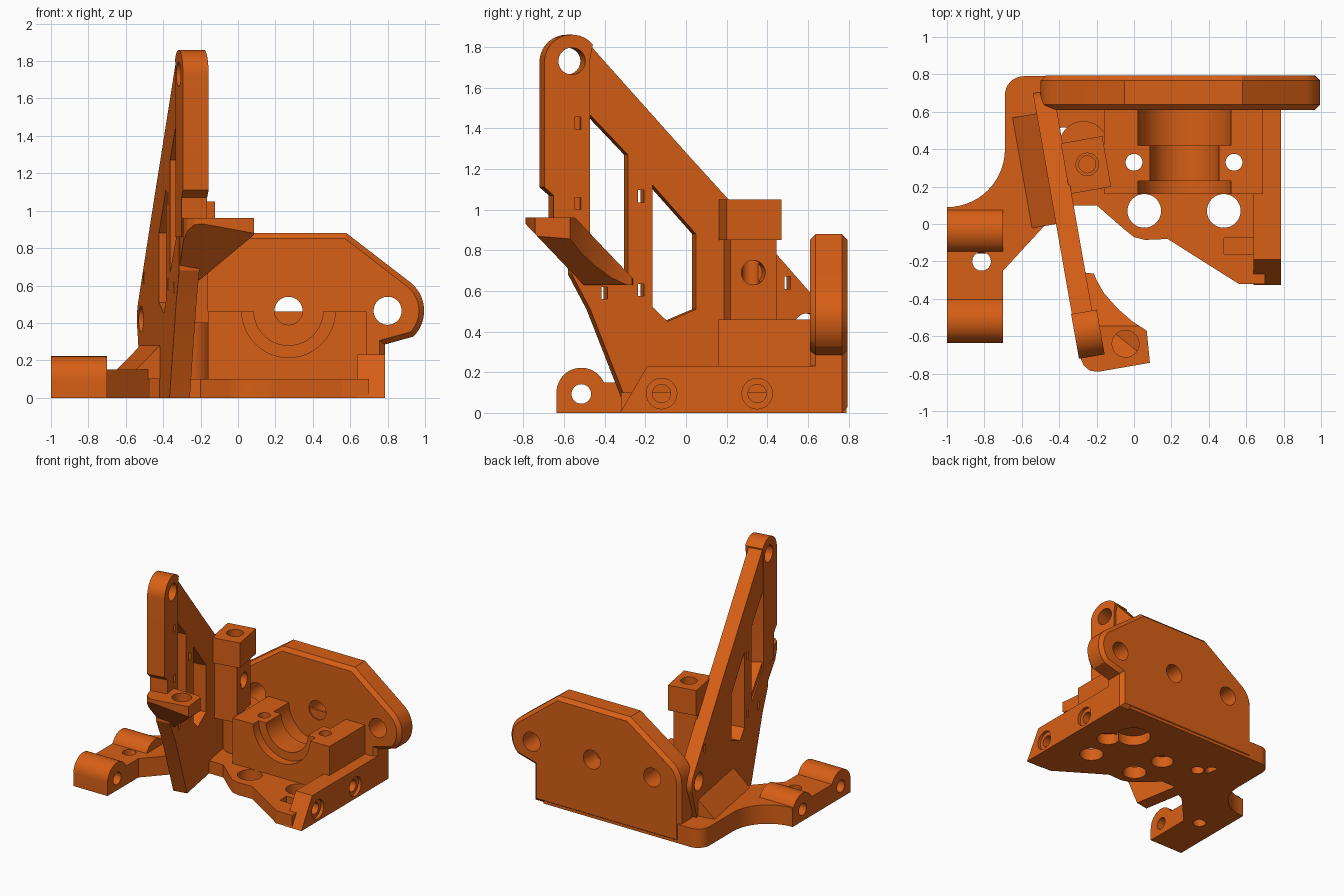
import bpy, bmesh, math
from mathutils import Matrix, Vector

if "Cube" in bpy.data.objects:
    bpy.data.objects.remove(bpy.data.objects["Cube"])

orange = bpy.data.materials.new("orange plastic")
orange.diffuse_color = (0.68, 0.115, 0.008, 1)
orange.use_nodes = True
orange.node_tree.nodes["Principled BSDF"].inputs["Base Color"].default_value = orange.diffuse_color

# Local frame of the slanted side panel: x = thickness, y = along panel
PANEL = Matrix.Translation((-0.417, 0, 0)) @ Matrix.Rotation(math.radians(10), 4, 'Z')


def arc(cx, cy, r, a0, a1, n=14):
    return [(cx + r * math.cos(math.radians(a0 + (a1 - a0) * i / n)),
             cy + r * math.sin(math.radians(a0 + (a1 - a0) * i / n))) for i in range(n + 1)]


def prism(name, pts, lo, hi, axis='Z', mat=None, chamfer=0):
    """Extrude a 2D outline along an axis: Z uses (x,y), X uses (y,z), Y uses (x,z)."""
    place = {'Z': lambda a, b, c: (a, b, c), 'X': lambda a, b, c: (c, a, b),
             'Y': lambda a, b, c: (a, c, b)}[axis]
    bm = bmesh.new()
    f = bm.faces.new([bm.verts.new(place(a, b, lo)) for a, b in pts])
    ext = bmesh.ops.extrude_face_region(bm, geom=[f])
    new = [g for g in ext['geom'] if isinstance(g, bmesh.types.BMVert)]
    bmesh.ops.translate(bm, verts=new, vec=place(0, 0, hi - lo))
    bmesh.ops.recalc_face_normals(bm, faces=bm.faces)
    if chamfer:
        k = 'XYZ'.index(axis)
        rim = [e for e in bm.edges if abs(e.verts[0].co[k] - e.verts[1].co[k]) < 1e-6]
        bmesh.ops.bevel(bm, geom=rim, offset=chamfer, segments=1, affect='EDGES')
    if mat:
        bm.transform(mat)
    me = bpy.data.meshes.new(name)
    bm.to_mesh(me)
    bm.free()
    me.materials.append(orange)
    ob = bpy.data.objects.new(name, me)
    bpy.context.collection.objects.link(ob)
    return ob


def rect(a0, b0, a1, b1):
    return [(a0, b0), (a1, b0), (a1, b1), (a0, b1)]


def disc(a, b, r):
    return arc(a, b, r, 0, 352.5, 47)


def cut(ob, pts, lo, hi, axis='Z', mat=None):
    cutter = prism("cutter", pts, lo, hi, axis, mat)
    mod = ob.modifiers.new("cut", 'BOOLEAN')
    mod.operation, mod.solver, mod.object = 'DIFFERENCE', 'EXACT', cutter
    bpy.context.view_layer.update()
    me = bpy.data.meshes.new_from_object(ob.evaluated_get(bpy.context.evaluated_depsgraph_get()))
    ob.modifiers.clear()
    ob.data = me
    bpy.data.objects.remove(cutter)


def slice_off(ob, point, normal, mat):
    """Remove everything on the normal side of a plane and cap the opening."""
    bm = bmesh.new()
    bm.from_mesh(ob.data)
    bmesh.ops.bisect_plane(bm, geom=bm.verts[:] + bm.edges[:] + bm.faces[:],
                           plane_co=mat @ Vector(point),
                           plane_no=mat.to_3x3() @ Vector(normal), clear_outer=True)
    bmesh.ops.holes_fill(bm, edges=[e for e in bm.edges if e.is_boundary])
    bmesh.ops.recalc_face_normals(bm, faces=bm.faces)
    bm.to_mesh(ob.data)
    bm.free()


# Main base plate
base = prism("base_plate", [(-0.5, 0.79), (-0.5, 0.0), (-0.38, 0.04), (-0.33, 0.1), (-0.2, 0.1),
                            (-0.05, -0.03), (0.0, -0.07), (0.06, -0.085), (0.18, -0.08),
                            (0.56, -0.32), (0.7, -0.32), (0.7, 0.79)], 0, 0.1)
# Left wing with concave rear edge
wing = prism("left_wing", [(-1, -0.52), (-0.7, -0.52), (-0.7, -0.25), (-0.47, 0.0), (-0.42, 0.02),
                           (-0.42, 0.79)] + arc(-0.59, 0.69, 0.1, 90, 180, 8)
             + arc(-1, 0.4, 0.31, 0, -90), 0, 0.15)
cut(wing, disc(-0.815, -0.2, 0.05), -0.1, 0.3)

# Round-topped hinge lugs
for name, y in (("front_lug", -0.515), ("rear_lug", -0.035)):
    lug = prism(name, [(y - 0.122, 0), (y + 0.122, 0)] + arc(y, 0.1, 0.122, 0, 180, 24),
                -1, -0.7, 'X')
    cut(lug, disc(y, 0.093, 0.048), -1.1, -0.6, 'X')
    if name == "rear_lug":
        cut(wing, disc(y, 0.093, 0.048), -1.1, -0.66, 'X')
    else:
        cut(wing, disc(y, 0.093, 0.048), -1.1, -0.6, 'X')

# Right rail with sloped nose and countersunk screw holes
rail = prism("right_rail", [(-0.325, 0), (0.7, 0), (0.7, 0.23), (-0.19, 0.23)], 0.64, 0.785, 'X')
for y in (-0.12, 0.35):
    cut(rail, disc(y, 0.095, 0.045), 0.5, 0.9, 'X')
    cut(rail, disc(y, 0.095, 0.075), 0.76, 0.9, 'X')
cut(base, rect(0.48, -0.16, 0.64, -0.075), 0.03, 0.2)

# Bearing cradle
block = prism("bearing_block", rect(-0.16, 0.16, 0.69, 0.64), 0.09, 0.46)
for r, y0, y1 in ((0.25, 0.1, 0.23), (0.185, 0.2, 0.45), (0.25, 0.42, 0.62)):
    cut(block, disc(0.27, 0.465, r), y0, y1, 'Y')
for x in (0.0, 0.535):
    cut(block, disc(x, 0.33, 0.045), 0, 0.6)
    cut(base, disc(x, 0.33, 0.085), -0.1, 0.2)
for x in (0.055, 0.48):
    cut(base, disc(x, 0.07, 0.09), -0.1, 0.2)
cut(base, disc(0.41, 0.48, 0.13), -0.1, 0.08)
for x, y in ((-0.29, 0.40), (-0.375, 0.467)):
    cut(base, disc(x, y, 0.05), -0.1, 0.2)

# Chamfered back plate
back = prism("back_plate", [(-0.5, 0), (0.785, 0), (0.785, 0.285)] + arc(0.8, 0.465, 0.195, -45, 50)
             + [(0.58, 0.88), (-0.05, 0.88)] + arc(-0.305, 0.465, 0.195, 130, 180, 8),
             0.61, 0.795, 'Y', chamfer=0.028)
for x in (-0.26, 0.27, 0.8):
    cut(back, disc(x, 0.465, 0.075), 0.5, 0.9, 'Y')


# Slanted side panel with two windows and slots
def along(pts):
    return [((y - 0.02) / 0.985, z) for y, z in pts]


panel = prism("side_panel", along(
    [(-0.27, 0.0), (0.55, 0.0), (0.62, 0.1)] + arc(0.59, 0.42, 0.13, -30, 45, 10)
    + [(0.21, 1.05), (0.01, 1.27), (-0.41, 1.74), (-0.48, 1.82), (-0.56, 1.8), (-0.56, 0.68),
       (-0.47, 0.51)]), 0, 0.11, 'X', PANEL)
windows = ([(-0.475, 1.47), (-0.285, 1.27), (-0.285, 0.67), (-0.475, 0.86)],
           [(-0.163, 1.12), (0.05, 0.88), (0.05, 0.51), (-0.09, 0.45), (-0.163, 0.52)])
for w in windows:
    cut(panel, along(w), -0.2, 0.3, 'X', PANEL)
slots = [(-0.22, 1.065), (-0.22, 0.605), (-0.4, 0.59), (0.5, 0.64)]
for y, z in slots:
    cut(panel, along(rect(y - 0.015, z - 0.03, y + 0.015, z + 0.03)), -0.2, 0.3, 'X', PANEL)
cut(panel, along(disc(0.6, 0.42, 0.07)), -0.2, 0.3, 'X', PANEL)
cut(panel, along(disc(-0.565, 1.73, 0.066)), -0.2, 0.3, 'X', PANEL)

# Upright arm with round eye
arm = prism("upright_arm", along([(-0.475, 0.86), (-0.475, 1.74)]
                                 + arc(-0.565, 1.725, 0.135, 40, 180, 20)
                                 + [(-0.7, 1.11), (-0.655, 1.07), (-0.655, 0.86)]),
            -0.004, 0.135, 'X', PANEL)
cut(arm, along(disc(-0.565, 1.73, 0.066)), -0.2, 0.3, 'X', PANEL)
for z in (1.425, 1.03):
    cut(arm, along(rect(-0.55, z - 0.03, -0.52, z + 0.03)), 0.08, 0.3, 'X', PANEL)

# Cantilevered bracket: concave rear edge, sloped underside
inv = PANEL.inverted()
plan = [(-0.19, -0.79), (0.085, -0.742), (0.068, -0.57), (-0.01, -0.52), (-0.09, -0.45),
        (-0.16, -0.37), (-0.2, -0.3), (-0.215, -0.265), (-0.36, -0.25), (-0.293, -0.70),
        (-0.27, -0.755), (-0.235, -0.785)]
bracket = prism("bracket", plan, 0.63, 0.96)
flat = Matrix.Identity(4)
cut(bracket, disc(-0.045, -0.64, 0.072), 0.5, 1.1)
slice_off(bracket, (0, -0.79, 0.93), (0, -1.05, -1), flat)
slice_off(bracket, (0.085, 0, 0.87), (0.83, 0, -1), flat)
slice_off(bracket, (0, -0.46, 0.87), (0, 1.05, 1), flat)

# Mounting post with vertical bore
post = prism("post_head", rect(0.1, 0.145, 0.325, 0.42), 0.85, 1.05, 'Z', PANEL)
column = prism("post_column", rect(0.1, 0.17, 0.29, 0.40), 0.4, 0.87, 'Z', PANEL)
cut(post, disc(0.22, 0.285, 0.06), 0.6, 1.2, 'Z', PANEL)
cut(column, disc(0.22, 0.285, 0.045), 0.6, 1.2, 'Z', PANEL)
cut(column, arc(0.285, 0.69, 0.06, 0, 350, 30), 0.2, 0.5, 'X', PANEL)
boss = prism("post_foot", disc(-0.27, 0.42, 0.13), 0.08, 0.45)
for x, y in ((-0.29, 0.40), (-0.375, 0.467)):
    cut(boss, disc(x, y, 0.05), 0, 0.36)

# Sloped buttress on the outer foot of the panel
prism("buttress", [(-0.13, 0.1), (0.05, 0.1), (0.05, 0.28), (0.0, 0.28), (-0.13, 0.15)],
      0.0, 0.6, 'Y', PANEL)

# Smooth round walls, keep corners sharp
for ob in bpy.context.scene.objects:
    ob.select_set(True)
    bpy.context.view_layer.objects.active = ob
bpy.ops.object.shade_smooth_by_angle(angle=math.radians(25))
